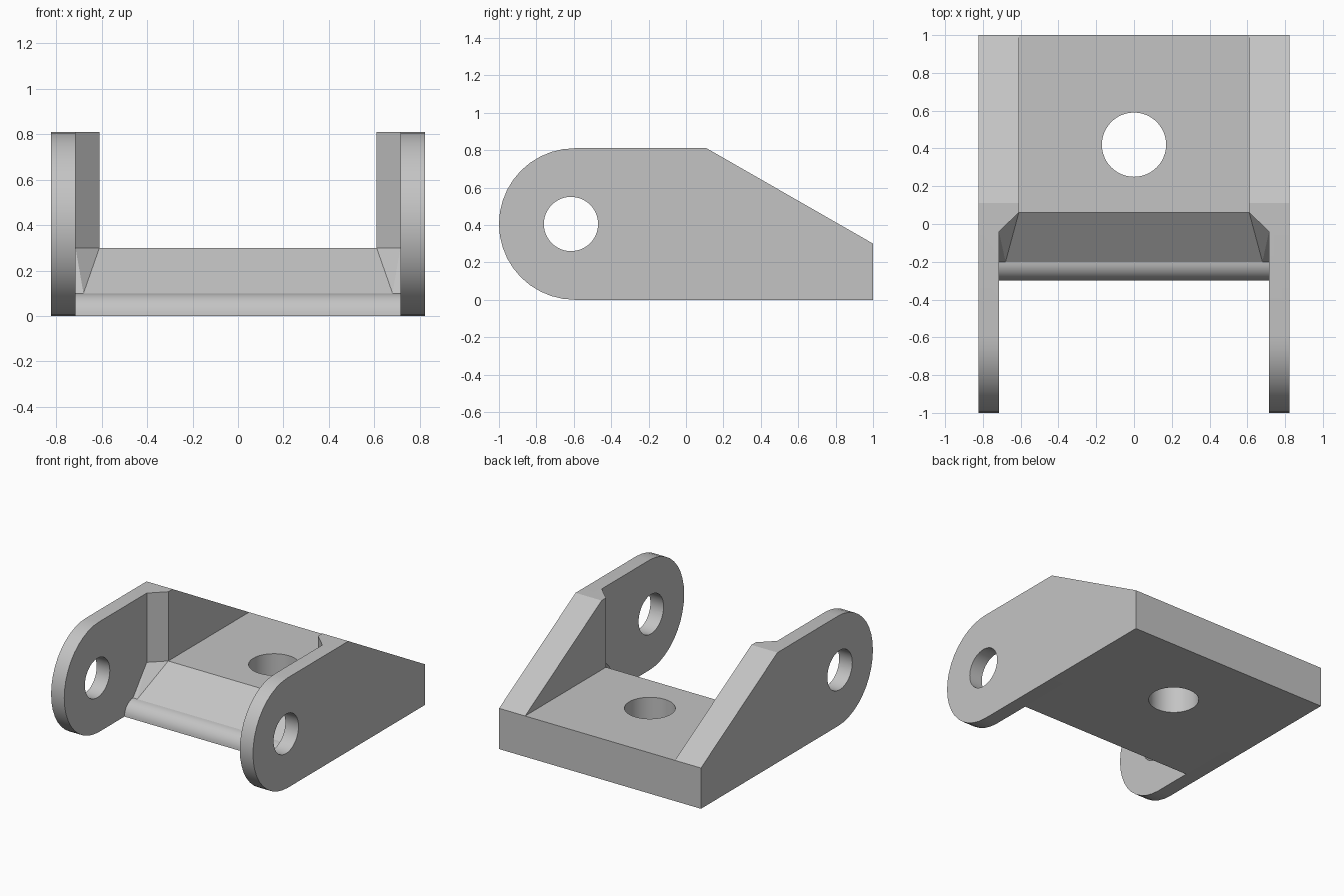
import bpy, bmesh
from math import pi, sin, cos
from mathutils import Matrix

if "Cube" in bpy.data.objects:
    bpy.data.objects.remove(bpy.data.objects["Cube"], do_unlink=True)

# Main dimensions
WIDTH, LUG_IN, GUSSET_IN = 0.822, 0.715, 0.61
TOP, FLOOR, RADIUS = 0.81, 0.30, 0.405
KNEE, BACK = 0.11, 1.0

grey = bpy.data.materials.new("plain_grey")
grey.use_nodes = True
grey.diffuse_color = (0.55, 0.55, 0.55, 1)
grey.node_tree.nodes["Principled BSDF"].inputs["Base Color"].default_value = grey.diffuse_color


def finish(name, bm):
    bmesh.ops.recalc_face_normals(bm, faces=bm.faces)
    mesh = bpy.data.meshes.new(name)
    bm.to_mesh(mesh)
    bm.free()
    obj = bpy.data.objects.new(name, mesh)
    bpy.context.collection.objects.link(obj)
    mesh.materials.append(grey)
    return obj


def loft(name, sections):
    """Skin a row of equal-length point rings and cap both ends."""
    bm = bmesh.new()
    rings = [[bm.verts.new(p) for p in s] for s in sections]
    n = len(rings[0])
    for a, b in zip(rings, rings[1:]):
        for i in range(n):
            j = (i + 1) % n
            bm.faces.new((a[i], a[j], b[j], b[i]))
    bm.faces.new(rings[0])
    bm.faces.new(rings[-1])
    bmesh.ops.connect_verts_nonplanar(bm, angle_limit=0.01, faces=bm.faces)
    return finish(name, bm)


def cylinder(name, radius, depth, matrix):
    bm = bmesh.new()
    bmesh.ops.create_cone(bm, cap_ends=True, segments=48, radius1=radius,
                          radius2=radius, depth=depth, matrix=matrix)
    return finish(name, bm)


def combine(target, tool, operation):
    mod = target.modifiers.new(tool.name, 'BOOLEAN')
    mod.operation, mod.solver, mod.object = operation, 'EXACT', tool
    bpy.context.view_layer.objects.active = target
    bpy.ops.object.modifier_apply(modifier=mod.name)
    bpy.data.objects.remove(tool, do_unlink=True)


# Base plate: sloped front edge ending in a rounded lip
def base_section(x, crest_y, seam_x):
    lip = [(x if i else seam_x, -0.2 - 0.1 * sin(i * pi / 16), 0.1 * cos(i * pi / 16))
           for i in range(9)]
    return [(x, BACK, 0), (x, BACK, FLOOR), (x, crest_y, FLOOR)] + lip


bracket = loft("bracket", [
    base_section(-LUG_IN, -0.04, -LUG_IN), base_section(-GUSSET_IN, 0.06, -0.68),
    base_section(GUSSET_IN, 0.06, 0.68), base_section(LUG_IN, -0.04, LUG_IN)])

# Side lugs with a round nose and a sloping tail, and the gussets inside them
nose = [(-BACK + RADIUS - RADIUS * sin(i * pi / 20), RADIUS - RADIUS * cos(i * pi / 20))
        for i in range(21)]
nose[-1] = (nose[-1][0], TOP)
outline = nose + [(KNEE, TOP), (BACK, FLOOR), (BACK, 0)]


def gusset_section(x, front):
    return [(x, front, FLOOR), (x, front, TOP), (x, KNEE, TOP), (x, BACK, FLOOR)]


for side, s in (("left", 1), ("right", -1)):
    lug = loft(side + "_lug", [[(s * x, y, z) for y, z in outline] for x in (LUG_IN, WIDTH)])
    gusset = loft(side + "_gusset", [gusset_section(s * GUSSET_IN, 0.06),
                                     gusset_section(s * LUG_IN, -0.04)])
    combine(bracket, lug, 'UNION')
    combine(bracket, gusset, 'UNION')

# Pin hole through both lugs, bolt hole through the base
pin = Matrix.Translation((0, -0.615, RADIUS)) @ Matrix.Rotation(pi / 2, 4, 'Y')
combine(bracket, cylinder("pin_hole", 0.145, 2, pin), 'DIFFERENCE')
bolt = Matrix.Translation((0, 0.42, FLOOR / 2))
combine(bracket, cylinder("bolt_hole", 0.17, 1, bolt), 'DIFFERENCE')

# Smooth the round parts, keep the machined edges sharp
bpy.ops.object.select_all(action='DESELECT')
bracket.select_set(True)
bpy.context.view_layer.objects.active = bracket
bpy.ops.object.shade_smooth_by_angle(angle=pi / 9)
